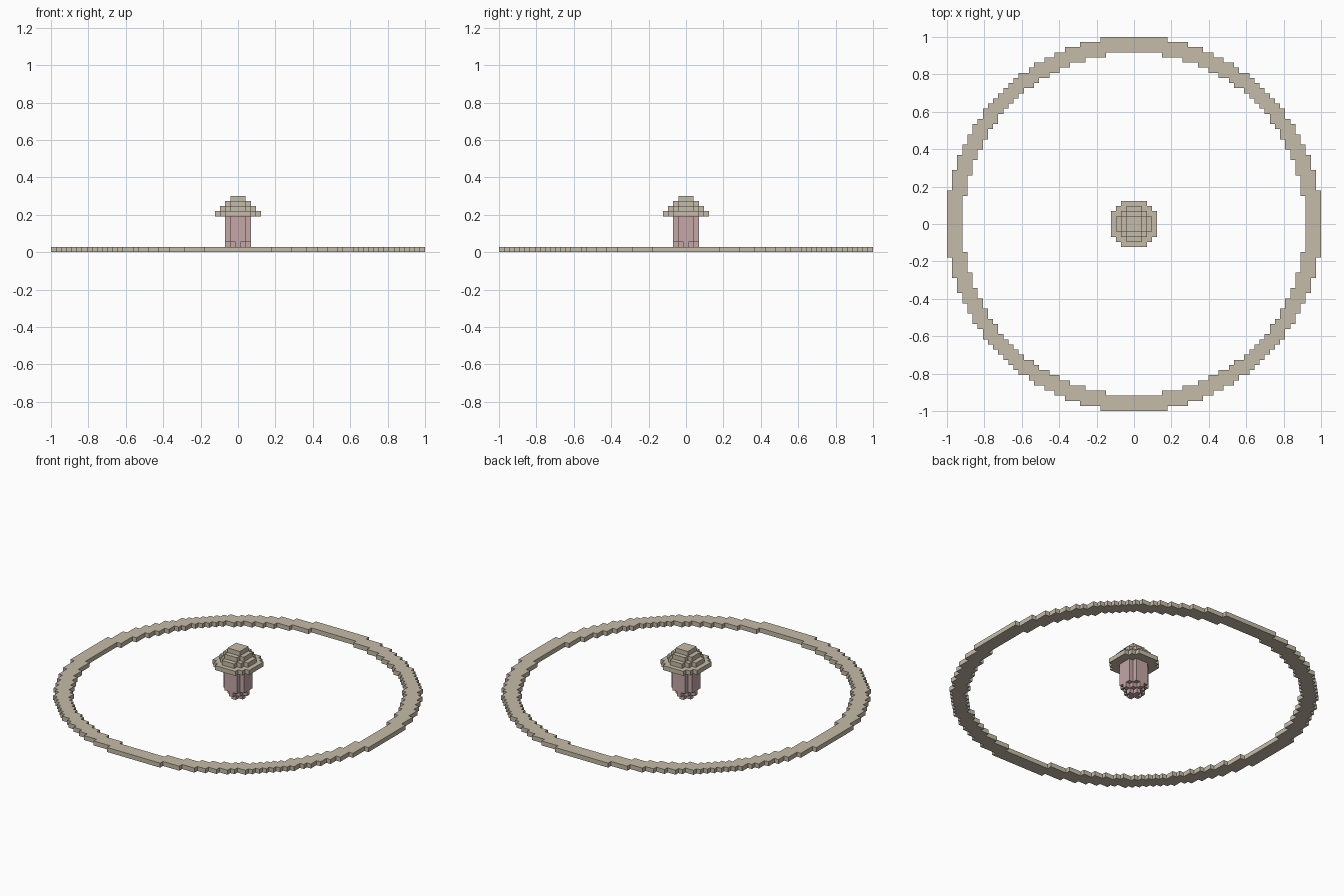
import bpy
import bmesh
from mathutils import Vector

cube = bpy.data.objects.get("Cube")
if cube:
    bpy.data.objects.remove(cube, do_unlink=True)

WIDTH = 73                 # blocks across the ring
S = 2.0 / WIDTH            # size of one block


def make_material(name, rgb):
    m = bpy.data.materials.new(name)
    m.use_nodes = True
    m.diffuse_color = (*rgb, 1)
    m.node_tree.nodes["Principled BSDF"].inputs["Base Color"].default_value = (*rgb, 1)
    return m


beige = make_material("beige", (0.56, 0.50, 0.39))
dusty_pink = make_material("dusty_pink", (0.56, 0.385, 0.385))


def disc(layer, max_sq, min_sq=-1):
    """Block cells of one layer whose squared distance from the axis is in range."""
    n = int(max_sq ** 0.5) + 1
    return {(i, j, layer) for i in range(-n, n + 1) for j in range(-n, n + 1)
            if min_sq < i * i + j * j <= max_sq}


def build_blocks(name, cells, material):
    """Make a blocky shell, with faces only where a cell has no neighbour."""
    bm = bmesh.new()
    verts = {}

    def vert(p):
        key = tuple(round(2 * c) for c in p)
        if key not in verts:
            verts[key] = bm.verts.new((p.x * S, p.y * S, (p.z + 0.5) * S))
        return verts[key]

    for cell in sorted(cells):
        c = Vector(cell)
        for axis in range(3):
            for sign in (-1, 1):
                n = Vector((0, 0, 0))
                n[axis] = sign
                if tuple(int(v) for v in c + n) in cells:
                    continue
                u = Vector((0, 0, 0))
                u[(axis + 1) % 3] = 0.5
                w = n.cross(u)
                mid = c + n * 0.5
                bm.faces.new([vert(mid + d) for d in (-u - w, u - w, u + w, w - u)])
    mesh = bpy.data.meshes.new(name)
    bm.to_mesh(mesh)
    bm.free()
    mesh.materials.append(material)
    obj = bpy.data.objects.new(name, mesh)
    bpy.context.collection.objects.link(obj)
    return obj


# Flat ring on the ground
build_blocks("ground_ring", disc(0, 36.5 ** 2, 33.5 ** 2), beige)

# Stem: rounded foot, then a straight column
stem = disc(0, 1) | disc(1, 4)
for layer in range(2, 7):
    stem |= disc(layer, 2.5 ** 2)
build_blocks("mushroom_stem", stem, dusty_pink)

# Stepped cap, each layer two blocks narrower
cap = set()
for step in range(4):
    cap |= disc(7 + step, (4.5 - step) ** 2)
build_blocks("mushroom_cap", cap, beige)
